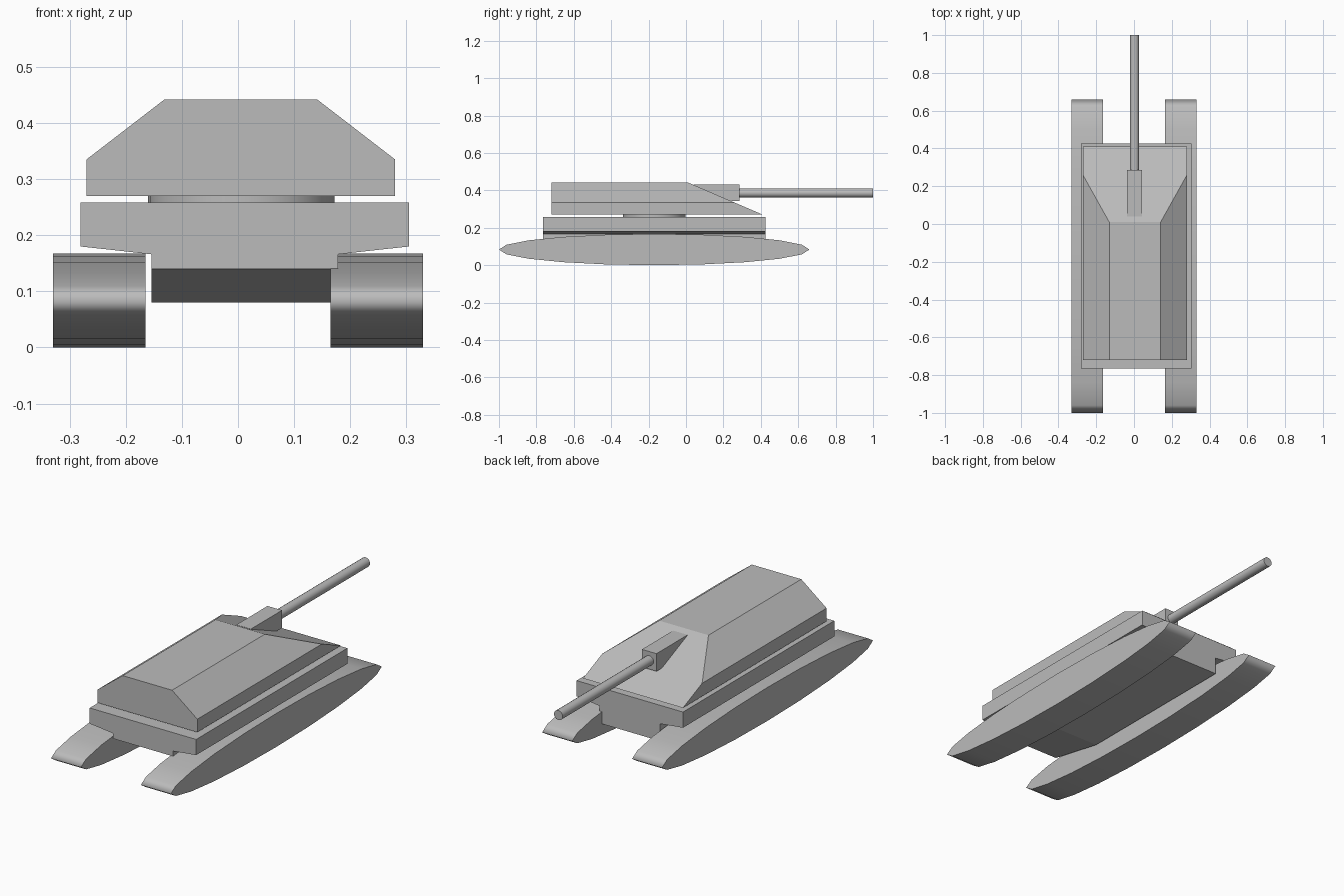
import bpy, bmesh
from math import cos, sin, pi

if "Cube" in bpy.data.objects:
    bpy.data.objects.remove(bpy.data.objects["Cube"], do_unlink=True)

# Plain grey paint for the whole vehicle
grey = bpy.data.materials.new("light_grey")
grey.use_nodes = True
grey.diffuse_color = (0.5, 0.5, 0.5, 1)
bsdf = next(n for n in grey.node_tree.nodes if n.type == "BSDF_PRINCIPLED")
bsdf.inputs["Base Color"].default_value = grey.diffuse_color


def finish(name, bm):
    """Turn a bmesh into a named grey object."""
    bmesh.ops.recalc_face_normals(bm, faces=bm.faces)
    mesh = bpy.data.meshes.new(name)
    bm.to_mesh(mesh)
    bm.free()
    mesh.materials.append(grey)
    obj = bpy.data.objects.new(name, mesh)
    bpy.context.collection.objects.link(obj)
    return obj


def prism(name, ring, axis, start, end, smooth=False):
    """Extrude a closed 2D ring along an axis; smooth sides keep crisp caps."""
    bm = bmesh.new()

    def place(a, b, t):
        return {"x": (t, a, b), "y": (a, t, b), "z": (a, b, t)}[axis]

    near = [bm.verts.new(place(a, b, start)) for a, b in ring]
    far = [bm.verts.new(place(a, b, end)) for a, b in ring]
    caps = [bm.faces.new(near), bm.faces.new(far)]
    for i in range(len(ring)):
        j = (i + 1) % len(ring)
        bm.faces.new((near[i], near[j], far[j], far[i])).smooth = smooth
    for cap in caps:
        for edge in cap.edges:
            edge.smooth = False
    return finish(name, bm)


def ellipse(ca, cb, ra, rb, sides):
    return [(ca + ra * cos(2 * pi * i / sides), cb + rb * sin(2 * pi * i / sides))
            for i in range(sides)]


def slice_off(obj, point, normal):
    """Cut away everything beyond a plane and cap the opening."""
    bm = bmesh.new()
    bm.from_mesh(obj.data)
    geom = bm.verts[:] + bm.edges[:] + bm.faces[:]
    cut = bmesh.ops.bisect_plane(bm, geom=geom, plane_co=point, plane_no=normal,
                                 clear_outer=True)
    edges = [e for e in cut["geom_cut"] if isinstance(e, bmesh.types.BMEdge)]
    bmesh.ops.contextual_create(bm, geom=edges)
    bmesh.ops.recalc_face_normals(bm, faces=bm.faces)
    bm.to_mesh(obj.data)
    bm.free()


def symmetric(half, centre):
    """Mirror a half outline about a vertical centre line."""
    return [(centre + a, b) for a, b in half] + [(centre - a, b) for a, b in reversed(half)]


# Lens-shaped tracks
for side, name in ((1, "left_track"), (-1, "right_track")):
    prism(name, ellipse(-0.17, 0.0835, 0.83, 0.0835, 20), "x",
          side * 0.165, side * 0.33, smooth=True)

# Hull with overhanging sponsons and a rising rear belly
hull = prism("hull", symmetric([(0.166, 0.08), (0.166, 0.166), (0.293, 0.18),
                                (0.293, 0.258)], 0.012), "y", -0.765, 0.425)
slice_off(hull, (0, -0.765, 0.14), (0, -0.06, -0.30))

# Turret ring
prism("turret_ring", ellipse(0.006, -0.17, 0.166, 0.166, 32), "z", 0.25, 0.275, smooth=True)

# Turret with chamfered roof sides and a sloping nose
turret = prism("turret", symmetric([(0.275, 0.27), (0.275, 0.335), (0.136, 0.442)], 0.005),
               "y", -0.72, 0.41)
slice_off(turret, (0, 0.41, 0.27), (0, 0.172, 0.40))

# Gun mantlet and barrel
prism("gun_mantlet", symmetric([(0.04, 0.342), (0.04, 0.43)], 0.003), "y", 0.04, 0.285)
prism("gun_barrel", ellipse(0.003, 0.386, 0.024, 0.024, 16), "y", 0.27, 1.0, smooth=True)
